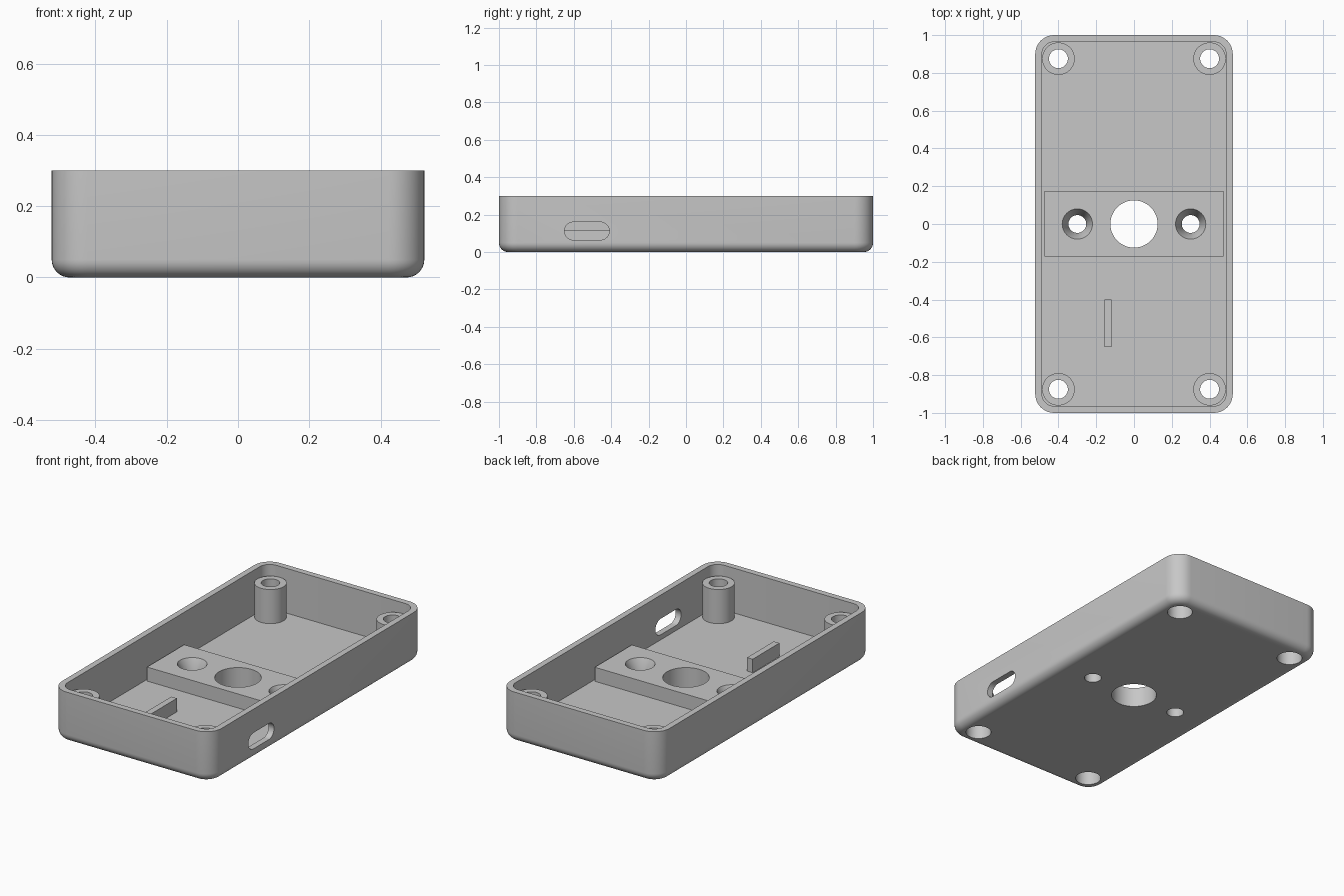
import bpy, bmesh
from math import sin, cos, pi
from mathutils import Matrix

if "Cube" in bpy.data.objects:
    bpy.data.objects.remove(bpy.data.objects["Cube"])

HALF_X, HALF_Y, HEIGHT = 0.523, 1.0, 0.3
WALL, FLOOR, CORNER, FILLET = 0.036, 0.035, 0.1, 0.05
PLATE_TOP, BOSS_TOP = 0.118, 0.237

grey = bpy.data.materials.new("plain grey")
grey.use_nodes = True
grey.diffuse_color = (0.57, 0.57, 0.57, 1)
shader = next(n for n in grey.node_tree.nodes if n.type == "BSDF_PRINCIPLED")
shader.inputs["Base Color"].default_value = grey.diffuse_color


def rounded_ring(hx, hy, r, z, steps=10):
    """Rounded rectangle outline at height z."""
    pts = []
    for q, (sx, sy) in enumerate([(1, 1), (-1, 1), (-1, -1), (1, -1)]):
        for i in range(steps + 1):
            a = (q + i / steps) * pi / 2
            pts.append((sx * (hx - r) + r * cos(a), sy * (hy - r) + r * sin(a), z))
    return pts


def circle(r, z, n=48):
    return [(r * cos(2 * pi * i / n), r * sin(2 * pi * i / n), z) for i in range(n)]


def loft(name, rings, place=Matrix()):
    """Skin successive outlines and cap both ends."""
    bm = bmesh.new()
    loops = [[bm.verts.new(place @ Matrix.Translation(p).translation) for p in ring]
             for ring in rings]
    n = len(loops[0])
    for a, b in zip(loops, loops[1:]):
        for i in range(n):
            j = (i + 1) % n
            bm.faces.new((a[i], a[j], b[j], b[i]))
    bm.faces.new(loops[0])
    bm.faces.new(loops[-1])
    bmesh.ops.recalc_face_normals(bm, faces=bm.faces)
    mesh = bpy.data.meshes.new(name)
    bm.to_mesh(mesh)
    bm.free()
    mesh.materials.append(grey)
    obj = bpy.data.objects.new(name, mesh)
    bpy.context.collection.objects.link(obj)
    return obj


def turned(name, profile, x=0, y=0):
    """Round part from (radius, height) pairs."""
    return loft(name, [circle(r, z) for r, z in profile], Matrix.Translation((x, y, 0)))


def block(name, x0, x1, y0, y1, z0, z1):
    ring = [(x0, y0), (x1, y0), (x1, y1), (x0, y1)]
    return loft(name, [[(x, y, z) for x, y in ring] for z in (z0, z1)])


def activate(obj):
    bpy.ops.object.select_all(action="DESELECT")
    obj.select_set(True)
    bpy.context.view_layer.objects.active = obj


def cut(obj, cutters):
    activate(obj)
    for c in cutters:
        mod = obj.modifiers.new("cut", "BOOLEAN")
        mod.operation, mod.solver, mod.object = "DIFFERENCE", "EXACT", c
        bpy.ops.object.modifier_apply(modifier=mod.name)


# Open tray: filleted bottom edge, outer wall, rim, inner wall, floor
rings = []
for i in range(9):
    a = i / 8 * pi / 2
    inset = FILLET * (1 - sin(a))
    rings.append(rounded_ring(HALF_X - inset, HALF_Y - inset, CORNER - inset,
                              FILLET * (1 - cos(a))))
rings.append(rounded_ring(HALF_X, HALF_Y, CORNER, HEIGHT))
for z in (HEIGHT, FLOOR):
    rings.append(rounded_ring(HALF_X - WALL, HALF_Y - WALL, CORNER - WALL, z))
tray = loft("tray", rings)

# Raised centre plate and small rib on the floor
plate = block("centre_plate", -0.475, 0.475, -0.172, 0.175, FLOOR, PLATE_TOP)
rib = block("floor_rib", -0.157, -0.12, -0.65, -0.4, FLOOR, 0.115)

# Centre hole and the two countersunk holes beside it
centre_cutters = [turned("centre_hole_cutter", [(0.125, -0.1), (0.125, 0.4)])]
for x in (-0.3, 0.3):
    centre_cutters.append(turned("countersink_cutter", [
        (0.047, -0.1), (0.047, 0.045), (0.08, PLATE_TOP), (0.08, 0.2)], x))
cut(plate, centre_cutters)

# Corner screw bosses with a wide bore below and a narrow hole above
bosses, bore_cutters = [], []
for x in (-0.4, 0.4):
    for y in (-0.875, 0.875):
        side = ("back" if y > 0 else "front") + ("_left" if x > 0 else "_right")
        boss = turned(side + "_boss", [(0.086, FLOOR), (0.086, BOSS_TOP)], x, y)
        bore = turned("bore_cutter", [(0.07, -0.1), (0.07, 0.13),
                                      (0.05, 0.13), (0.05, 0.4)], x, y)
        cut(boss, [bore])
        bosses.append(boss)
        bore_cutters.append(bore)

# Rounded slot through the left wall
slot = loft("slot_cutter", [rounded_ring(0.0475, 0.12, 0.0474, z) for z in (-0.1, 0.1)],
            Matrix.Translation((HALF_X, -0.53, 0.1125)) @ Matrix.Rotation(pi / 2, 4, "Y"))

cutters = centre_cutters + bore_cutters + [slot]
cut(tray, cutters)
for c in cutters:
    bpy.data.objects.remove(c)

for obj in [tray, plate, rib] + bosses:
    activate(obj)
    bpy.ops.object.shade_smooth_by_angle(angle=pi / 6)
